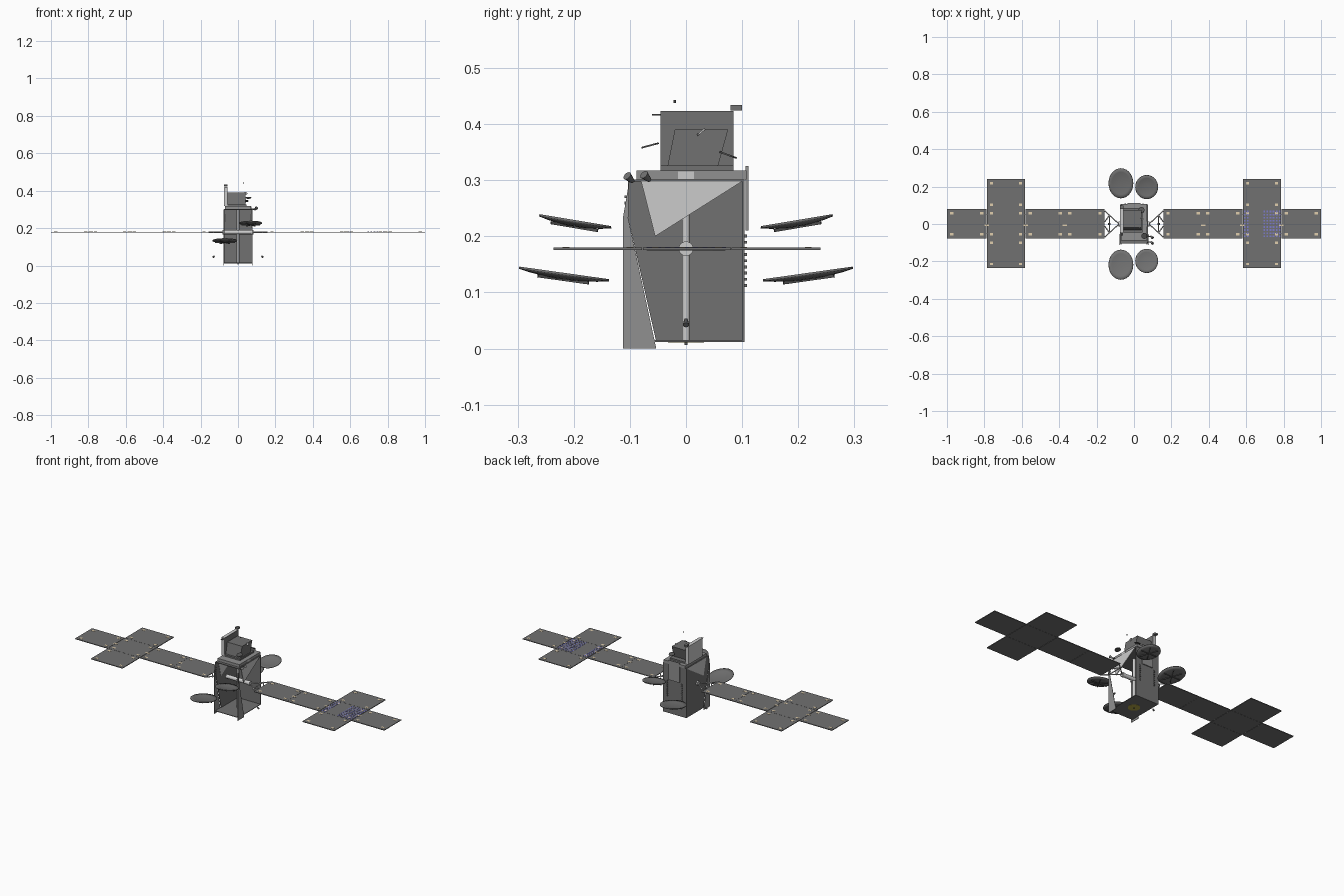
import bpy, bmesh, math
from mathutils import Vector, Matrix

if "Cube" in bpy.data.objects:
    bpy.data.objects.remove(bpy.data.objects["Cube"])


def material(name, rgb):
    m = bpy.data.materials.new(name)
    m.diffuse_color = (*rgb, 1)
    m.use_nodes = True
    m.node_tree.nodes["Principled BSDF"].inputs["Base Color"].default_value = m.diffuse_color
    return m


DARK = material("dark_grey", (0.165, 0.165, 0.165))
MID = material("mid_grey", (0.28, 0.28, 0.28))
LIGHT = material("light_grey", (0.56, 0.56, 0.56))
BLACK = material("near_black", (0.09, 0.09, 0.09))
TAN = material("tan", (0.75, 0.62, 0.42))
BLUE = material("blue", (0.2, 0.2, 0.6))
GOLD = material("gold", (0.45, 0.38, 0.06))


def finish(name, bm, mat):
    bmesh.ops.recalc_face_normals(bm, faces=bm.faces)
    me = bpy.data.meshes.new(name)
    bm.to_mesh(me)
    bm.free()
    ob = bpy.data.objects.new(name, me)
    bpy.context.collection.objects.link(ob)
    me.materials.append(mat)
    return ob


def add_box(bm, lo, hi, rot=Matrix()):
    lo, hi = Vector(lo), Vector(hi)
    m = Matrix.Translation((lo + hi) / 2) @ rot @ Matrix.Diagonal((*(hi - lo), 1))
    bmesh.ops.create_cube(bm, size=1, matrix=m)


def boxes(name, items, mat=DARK):
    bm = bmesh.new()
    for lo, hi in items:
        add_box(bm, lo, hi)
    return finish(name, bm, mat)


def rods(name, segs, r, sides=10, mat=LIGHT, r2=None):
    bm = bmesh.new()
    for a, b in segs:
        a, b = Vector(a), Vector(b)
        q = (b - a).to_track_quat('Z', 'Y').to_matrix().to_4x4()
        bmesh.ops.create_cone(bm, cap_ends=True, segments=sides, radius1=r,
                              radius2=r if r2 is None else r2, depth=(b - a).length,
                              matrix=Matrix.Translation((a + b) / 2) @ q)
    return finish(name, bm, mat)


def plate_yz(name, pts, x0, x1, mat=DARK):
    """Flat outline in the side view, extruded from x0 to x1."""
    bm = bmesh.new()
    f = bm.faces.new([bm.verts.new((x0, y, z)) for y, z in pts])
    ext = bmesh.ops.extrude_face_region(bm, geom=[f])
    bmesh.ops.translate(bm, vec=(x1 - x0, 0, 0),
                        verts=[v for v in ext["geom"] if isinstance(v, bmesh.types.BMVert)])
    return finish(name, bm, mat)


# Open-fronted body: floor, back wall, left wall and upper deck
boxes("body_floor", [((-.075, -.103, .012), (.075, .104, .015))])
boxes("body_back_wall", [((-.075, .101, .012), (.075, .104, .30))])
plate_yz("body_left_wall", [(-.053, .012), (.104, .012), (.104, .30), (-.103, .30), (-.103, .232)],
         -.075, -.072)
boxes("upper_deck", [((-.075, -.103, .297), (.075, .104, .301))])
boxes("deck_slab", [((-.07, -.088, .301), (.07, .108, .317))], MID)
boxes("deck_bracket", [((.07, -.014, .302), (.0715, .014, .316))], LIGHT)
boxes("back_radiator", [((-.035, .106, .21), (.035, .111, .325))], MID)

# Tapered front fins and upper gussets on both sides
for side, s in (("left", -1), ("right", 1)):
    plate_yz(side + "_front_fin", [(-.112, 0), (-.053, 0), (-.103, .232), (-.101, .30), (-.112, .235)],
             s * .075, s * .0775, MID)
    plate_yz(side + "_gusset", [(-.08, .298), (-.055, .2), (.1, .298)], s * .071, s * .0755, LIGHT)

# Wing shaft, central post and bottom engine
rods("wing_shaft", [((-.08, 0, .178), (.08, 0, .178))], .011, 20)
rods("shaft_hub", [((s * .07, 0, .178), (s * .082, 0, .178)) for s in (-1, 1)], .013, 20)
rods("central_post", [((0, 0, .015), (0, 0, .297))], .007, 16)
rods("bottom_ring", [((0, 0, .0112), (0, 0, .013))], .032, 32, GOLD)
rods("engine_nozzle", [((0, 0, .006), (0, 0, .012))], .003, 16, BLACK, r2=.002)

# Small connector rows on the back and front edges
boxes("connector_row", [((x, .104, .11 + i * .011), (x + .006, .109, .115 + i * .011))
                        for i in range(9) for x in (-.05, .045)])
boxes("front_connector_row", [((s * .07 - .003, -.11, .235 + i * .011),
                               (s * .07 + .003, -.105, .240 + i * .011))
                              for i in range(4) for s in (-1, 1)])

# Tower with a tall side panel and a sloping instrument box
boxes("tower_panel", [((-.075, -.045, .317), (-.057, .085, .423))], LIGHT)
boxes("tower_panel_face", [((-.057, -.045, .317), (-.055, .085, .423))])
plate_yz("tower_box", [(-.033, .325), (.057, .325), (.075, .39), (-.02, .39)], -.055, .04)
boxes("tower_base", [((-.056, -.045, .316), (.045, .085, .326))])
boxes("tower_top_box", [((-.075, .079, .424), (-.056, .1, .434))])
boxes("front_visor", [((-.07, -.061, .4155), (-.058, -.012, .418))], BLACK)

# Small feeds and sub-reflectors around the tower
for name, c, r, tilt, mat in (("feed_plate_front", (.055, -.064, .362), .016, 15, BLACK),
                              ("feed_plate_back", (.04, .075, .345), .016, -20, BLACK),
                              ("feed_plate_top", (.041, .027, .386), .009, 40, LIGHT)):
    bm = bmesh.new()
    bmesh.ops.create_cone(bm, cap_ends=True, segments=16, radius1=r, radius2=r, depth=.003,
                          matrix=Matrix.Translation(c) @ Matrix.Rotation(math.radians(tilt), 4, 'X'))
    finish(name, bm, mat)
rods("feed_horns", [((.09, -.065, .30), (.1, -.075, .31)), ((.09, -.095, .298), (.1, -.105, .308))],
     .004, 12, DARK, r2=.008)
rods("feed_brackets", [((.07, -.065, .302), (.092, -.067, .302)),
                       ((.07, -.095, .30), (.092, -.097, .30))], .003, 8, DARK)
rods("top_sensor", [((.03, -.02, .438), (.03, -.02, .443))], .002, 8, DARK)
rods("corner_thrusters", [((s * .125, 0, .052), (s * .135, 0, .042)) for s in (-1, 1)],
     .003, 10, DARK, r2=.006)


# Dish reflectors: shallow bowls with a ribbed back, tilted towards the body
def dish(name, c, rx, ry, tilt):
    bm = bmesh.new()
    n, depth = 28, .008
    rings = [[bm.verts.new((rx * t * math.cos(2 * math.pi * k / n), ry * t * math.sin(2 * math.pi * k / n),
                            depth * (t * t - .5))) for k in range(n)] for t in (.25, .5, .75, 1)]
    bm.faces.new(rings[0])
    for a, b in zip(rings, rings[1:]):
        for k in range(n):
            bm.faces.new((a[k], a[(k + 1) % n], b[(k + 1) % n], b[k]))
    ob = finish(name, bm, DARK)
    mod = ob.modifiers.new("thickness", 'SOLIDIFY')
    mod.thickness = .004
    mod.offset = 0
    ribs = bmesh.new()
    for k in range(3):
        add_box(ribs, (-rx * .8, -.0015, -.0085), (rx * .8, .0015, -.003),
                Matrix.Rotation(k * math.pi / 3, 4, 'Z'))
    rib = finish(name + "_ribs", ribs, BLACK)
    for o in (ob, rib):
        o.location = c
        o.rotation_euler = (math.radians(tilt), 0, 0)


for end, s in (("back", 1), ("front", -1)):
    dish("upper_dish_" + end, (.068, s * .198, .223), .061, .065, s * 9.5)
    dish("lower_dish_" + end, (-.07, s * .218, .129), .066, .081, s * 8)

# Solar wings: four panels in line, two outriggers and a yoke
Z0, Z1 = .176, .180
for side, s in (("left", -1), ("right", 1)):
    spans = [(.157, .369), (.370, .580), (.582, .787), (.789, 1.0)]
    rects = [(a, b, -.077, .08) for a, b in spans]
    rects += [(.582, .787, .081, .24), (.582, .787, -.236, -.078)]
    panels, patches = [], []
    for a, b, y0, y1 in rects:
        xa, xb = sorted((s * a, s * b))
        panels.append(((xa, y0, Z0), (xb, y1, Z1)))
        for px in (xa + .025, xb - .025):
            for py in (y0 + .022, y1 - .022):
                patches.append(((px - .009, py - .006, Z1), (px + .009, py + .006, Z1 + .0008)))
    for a, b in spans[:3]:
        patches.append(((s * b - .012, -.012, Z1), (s * b + .012, -.002, Z1 + .0008)))
    boxes(side + "_solar_panels", panels)
    boxes(side + "_panel_hold_downs", patches, TAN)
    rods(side + "_panel_hinges", [((s * x - .005, y, .178), (s * x + .005, y, .178))
                                  for x in (.3695, .581, .788) for y in (-.05, .05)], .0018, 8)
    rods(side + "_wing_yoke",
         [((s * .08, 0, .178), (s * .157, y, .178)) for y in (-.07, .07)]
         + [((s * .13, -.05, .178), (s * .13, .05, .178)),
            ((s * .13, .05, .178), (s * .157, .01, .178)),
            ((s * .13, -.05, .178), (s * .157, -.01, .178))], .003, 8)

# Blue cell grid on the right wing
cells = [((x0 + i * .0165, -.07 + j * .0165, Z1), (x0 + .009 + i * .0165, -.061 + j * .0165, Z1 + .001))
         for x0, n in ((.692, 6), (.588, 2)) for i in range(n) for j in range(9)]
boxes("solar_cells", cells, BLUE)

# Round parts smooth, hard edges kept
for ob in bpy.data.objects:
    ob.select_set(True)
    bpy.context.view_layer.objects.active = ob
bpy.ops.object.shade_smooth_by_angle(angle=math.radians(30))
